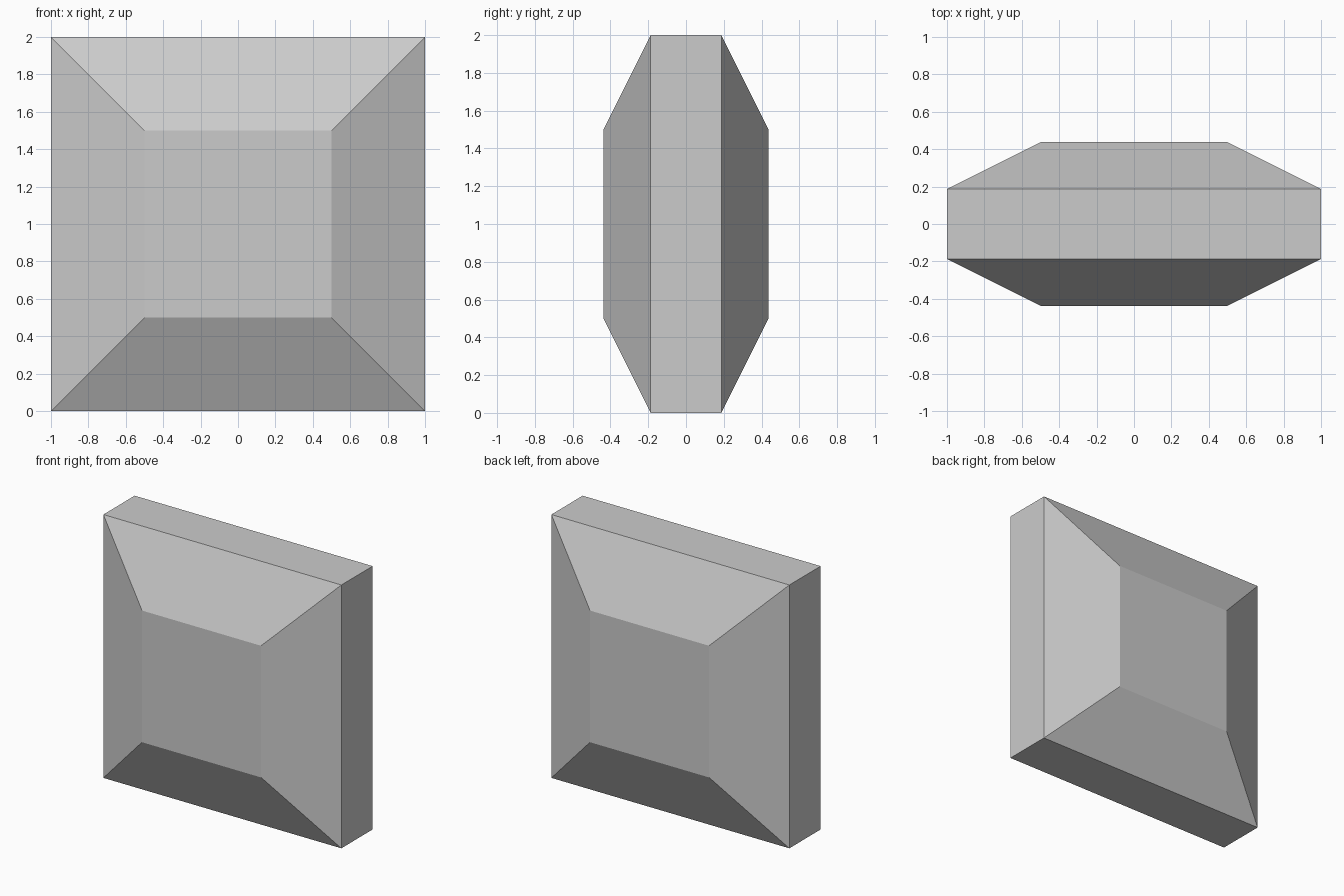
import bpy, bmesh
from mathutils import Matrix, Vector

if "Cube" in bpy.data.objects:
    bpy.data.objects.remove(bpy.data.objects["Cube"])

SLAB = 0.1875    # half thickness of the square rim
RISE = 0.25      # height of each raised panel
INNER = 0.5      # panel size relative to the slab

# Square slab standing upright
bm = bmesh.new()
bmesh.ops.create_cube(bm, size=1, matrix=Matrix.Translation((0, 0, 1)) @ Matrix.Diagonal((2, 2 * SLAB, 2, 1)))

# Bevelled panel on front and back: extrude outward and shrink
for face in [f for f in bm.faces if abs(f.normal.y) > 0.9]:
    side = 1 if face.normal.y > 0 else -1
    cap = bmesh.ops.extrude_discrete_faces(bm, faces=[face])["faces"][0]
    for v in cap.verts:
        v.co = Vector((v.co.x * INNER, side * (SLAB + RISE), 1 + (v.co.z - 1) * INNER))

bmesh.ops.recalc_face_normals(bm, faces=bm.faces)
mesh = bpy.data.meshes.new("bevelled_block")
bm.to_mesh(mesh)
bm.free()
bpy.context.collection.objects.link(bpy.data.objects.new("bevelled_block", mesh))
